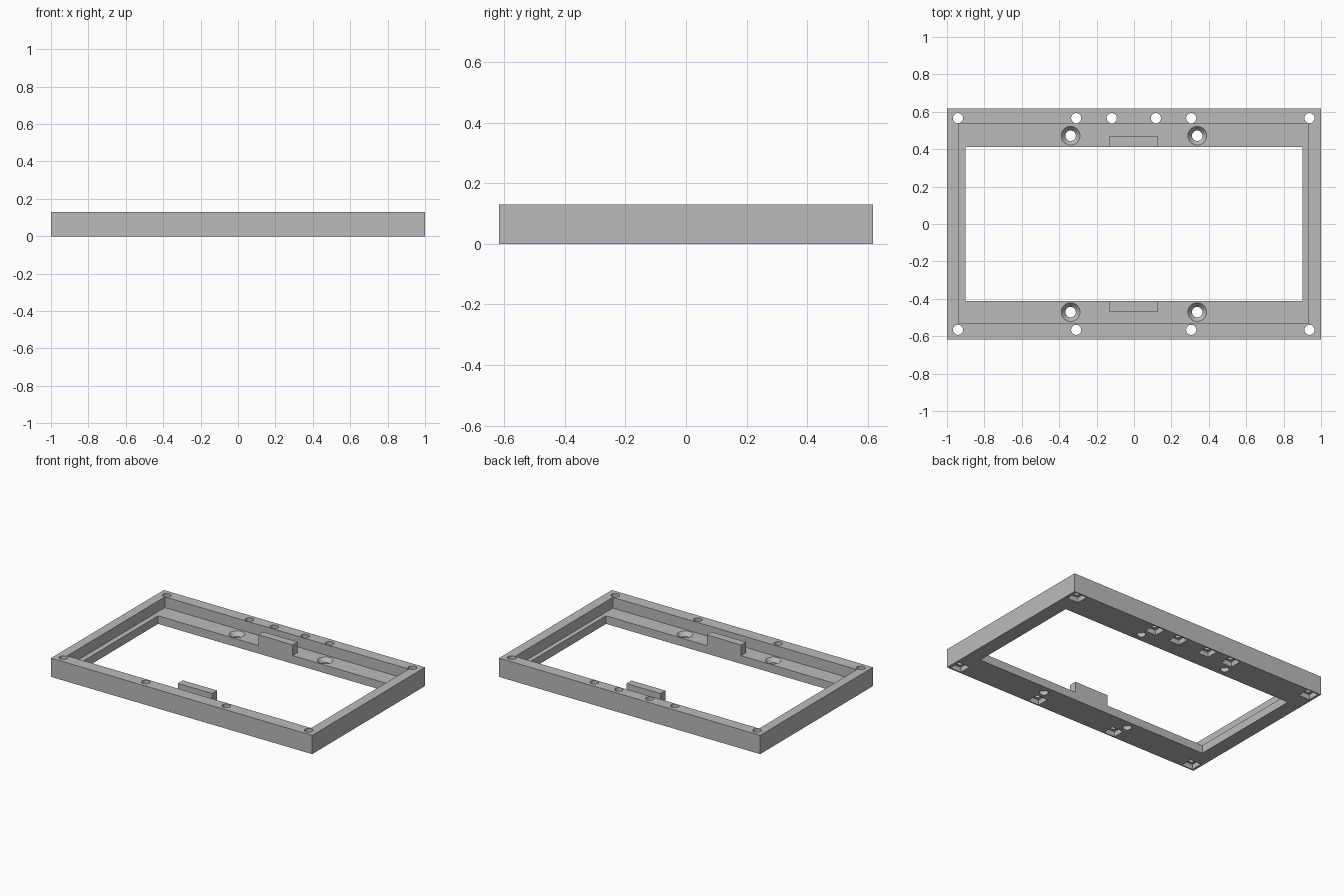
import bpy, bmesh
from mathutils import Matrix, Vector

cube = bpy.data.objects.get("Cube")
if cube:
    bpy.data.objects.remove(cube, do_unlink=True)

HEIGHT, LEDGE = 0.13, 0.056
OPEN_X, OPEN_Y = 0.901, 0.413

grey = bpy.data.materials.new("mid grey")
grey.use_nodes = True
grey.diffuse_color = (0.5, 0.5, 0.5, 1)
grey.node_tree.nodes["Principled BSDF"].inputs["Base Color"].default_value = (0.5, 0.5, 0.5, 1)


def add_box(bm, low, high):
    low, high = Vector(low), Vector(high)
    matrix = Matrix.Translation((low + high) / 2) @ Matrix.Diagonal((*(high - low), 1))
    bmesh.ops.create_cube(bm, size=1, matrix=matrix)


def add_cone(bm, x, y, z0, z1, r0, r1):
    bmesh.ops.create_cone(bm, cap_ends=True, segments=32, radius1=r0, radius2=r1,
                          depth=z1 - z0, matrix=Matrix.Translation((x, y, (z0 + z1) / 2)))


def make_object(name, bm):
    mesh = bpy.data.meshes.new(name)
    bm.to_mesh(mesh)
    bm.free()
    mesh.materials.append(grey)
    obj = bpy.data.objects.new(name, mesh)
    bpy.context.collection.objects.link(obj)
    return obj


def cut(target, bm):
    cutter = make_object("cutter", bm)
    cutter.hide_render = True
    mod = target.modifiers.new("cut", 'BOOLEAN')
    mod.operation, mod.solver, mod.object = 'DIFFERENCE', 'EXACT', cutter
    bpy.context.view_layer.objects.active = target
    bpy.ops.object.modifier_apply(modifier=mod.name)
    bpy.data.objects.remove(cutter, do_unlink=True)


# Outer slab
bm = bmesh.new()
add_box(bm, (-1, -0.617, 0), (1, 0.617, HEIGHT))
frame = make_object("frame", bm)

# Shallow recess that leaves the ledge
bm = bmesh.new()
add_box(bm, (-0.936, -0.531, LEDGE), (0.932, 0.537, 0.3))
cut(frame, bm)

# Central opening
bm = bmesh.new()
add_box(bm, (-OPEN_X, -OPEN_Y, -0.1), (OPEN_X, OPEN_Y, 0.3))
cut(frame, bm)

# Rim screw holes and the square nut pockets beneath them
rim_holes = [(x, y) for y in (-0.566, 0.566) for x in (-0.941, -0.309, 0.306, 0.938)]
rim_holes += [(-0.119, 0.566), (0.117, 0.566)]
bm = bmesh.new()
for x, y in rim_holes:
    add_box(bm, (x - 0.042, y - 0.042, -0.1), (x + 0.042, y + 0.042, 0.035))
cut(frame, bm)
bm = bmesh.new()
for x, y in rim_holes:
    add_cone(bm, x, y, -0.1, 0.3, 0.027, 0.027)
cut(frame, bm)

# Countersunk mounting holes in the ledge
ledge_holes = [(x, y) for x in (-0.339, 0.338) for y in (-0.471, 0.472)]
bm = bmesh.new()
for x, y in ledge_holes:
    add_cone(bm, x, y, -0.1, 0.2, 0.028, 0.028)
cut(frame, bm)
bm = bmesh.new()
for x, y in ledge_holes:
    add_cone(bm, x, y, LEDGE - 0.03, LEDGE + 0.01, 0.026, 0.058)
cut(frame, bm)

bpy.ops.object.select_all(action='DESELECT')
frame.select_set(True)
bpy.context.view_layer.objects.active = frame
bpy.ops.object.shade_smooth_by_angle()

# Upright tabs at the middle of both long ledges
for name, side in (("front_tab", -1), ("back_tab", 1)):
    bm = bmesh.new()
    y0, y1 = sorted((side * OPEN_Y, side * 0.467))
    add_box(bm, (-0.133, y0, LEDGE), (0.129, y1, HEIGHT))
    make_object(name, bm)
